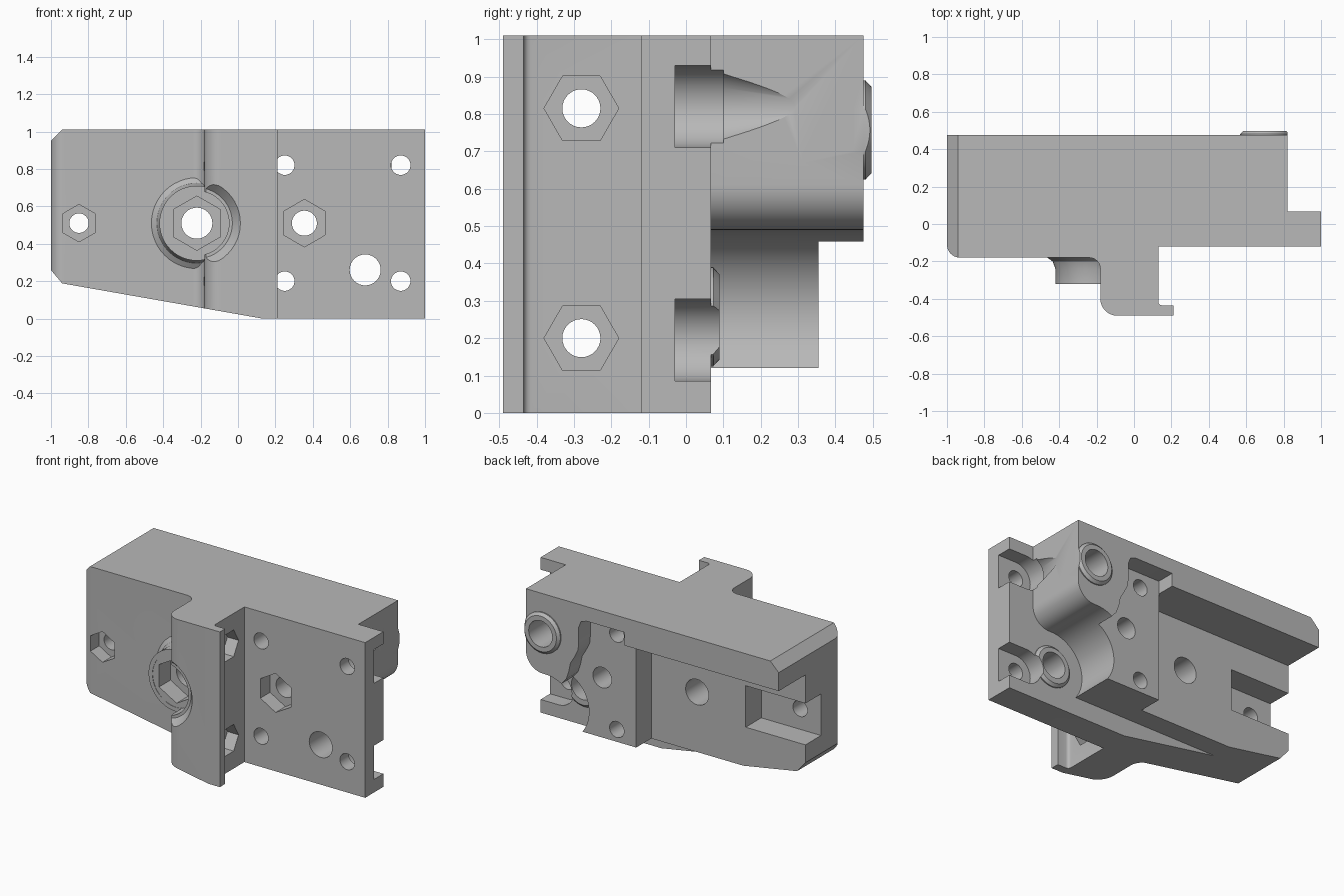
import bpy, bmesh, math
from mathutils import Vector

if "Cube" in bpy.data.objects:
    bpy.data.objects.remove(bpy.data.objects["Cube"])

grey = bpy.data.materials.new("plain grey")
grey.diffuse_color = (0.48, 0.48, 0.48, 1)
grey.use_nodes = True
grey.node_tree.nodes["Principled BSDF"].inputs["Base Color"].default_value = grey.diffuse_color


def arc(cx, cy, r, a0, a1, n=10):
    return [(cx + r * math.cos(math.radians(a0 + (a1 - a0) * i / n)),
             cy + r * math.sin(math.radians(a0 + (a1 - a0) * i / n))) for i in range(n + 1)]


def place(p, axis, d):
    return {'x': (d, p[0], p[1]), 'y': (p[0], d, p[1]), 'z': (p[0], p[1], d)}[axis]


def loft(name, p0, p1, axis, a, b):
    """Solid between two matching outlines at depths a and b along an axis."""
    bm = bmesh.new()
    v0 = [bm.verts.new(place(p, axis, a)) for p in p0]
    v1 = [bm.verts.new(place(p, axis, b)) for p in p1]
    bm.faces.new(v0)
    bm.faces.new(v1[::-1])
    n = len(v0)
    for i in range(n):
        j = (i + 1) % n
        bm.faces.new((v0[j], v0[i], v1[i], v1[j]))
    bmesh.ops.recalc_face_normals(bm, faces=bm.faces)
    me = bpy.data.meshes.new(name)
    bm.to_mesh(me)
    bm.free()
    me.materials.append(grey)
    ob = bpy.data.objects.new(name, me)
    bpy.context.collection.objects.link(ob)
    return ob


def prism(name, pts, axis, a, b):
    return loft(name, pts, pts, axis, a, b)


def rod(c, r0, a, b, axis='y', n=48, r1=None, turn=0):
    ring = lambda r: arc(c[0], c[1], r, turn, turn + 360, n)[:-1]
    return loft("rod", ring(r0), ring(r0 if r1 is None else r1), axis, a, b)


def box(x0, x1, y0, y1, z0, z1):
    return prism("box", [(x0, z0), (x1, z0), (x1, z1), (x0, z1)], 'y', y0, y1)


def combine(body, tool, op):
    m = body.modifiers.new("combine", 'BOOLEAN')
    m.operation, m.solver, m.object = op, 'EXACT', tool
    bpy.context.view_layer.update()
    dg = bpy.context.evaluated_depsgraph_get()
    me = bpy.data.meshes.new_from_object(body.evaluated_get(dg))
    body.modifiers.clear()
    body.data = me
    bpy.data.objects.remove(tool)


# Front plate with the standing rib and its lip, drawn from the top
plan = ([(-1, 0.067)] + arc(-0.93, -0.11, 0.07, 180, 270)
        + arc(-0.24, -0.24, 0.06, 90, 0) + arc(-0.09, -0.40, 0.09, 180, 270)
        + [(0.212, -0.49), (0.212, -0.435)] + arc(0.15, -0.415, 0.02, 270, 180, 4)
        + [(0.13, -0.12), (1, -0.12), (1, 0.067)])
body = prism("bracket_body", plan, 'z', -0.1, 1.1)

# Rear layers: low wall, screw block, and top rail with curved end
combine(body, box(-1, 0.2, 0, 0.2, 0.12, 0.95), 'UNION')
block = ([(0.11, 0.12)] + arc(0.68, 0.26, 0.23, 217.5, 120, 20)
         + [(0.7, 0.6), (0.7, 0.97), (0.11, 0.97)])
combine(body, prism("block", block, 'y', 0.01, 0.355), 'UNION')
rail = ([(-1, 0.83), (0.11, 0.83), (0.11, 0.915), (0.385, 0.915), (0.425, 0.9), (0.44, 0.86),
         (0.44, 0.76), (0.445, 0.71), (0.47, 0.66), (0.5, 0.61), (0.51, 0.56), (0.53, 0.5)]
        + arc(0.68, 0.26, 0.23, 120, 90, 7) + arc(0.70, 0.61, 0.12, 270, 360, 14)
        + [(0.82, 1.1), (-1, 1.1)])
combine(body, prism("rail", rail, 'y', 0.02, 0.475), 'UNION')

# Trim everything to the front outline
outline = [(-1.06, 0.33), (-0.94, 0.188), (0.13, 0), (1.1, 0), (1.1, 1.01), (-0.94, 1.01),
           (-1.06, 0.89)]
combine(body, prism("outline", outline, 'y', -0.7, 0.7), 'INTERSECT')

# Nut boss on the front, with flared foot and clearance into the rib
boss = (-0.22, 0.51)
combine(body, rod(boss, 0.2, -0.32, -0.1), 'UNION')
for r0, r1, y0, y1 in ((0.25, 0.215, -0.175, -0.2), (0.215, 0.2, -0.2, -0.24)):
    combine(body, rod(boss, r0, y0, y1, r1=r1), 'UNION')
combine(body, rod(boss, 0.172, -0.7, -0.318), 'DIFFERENCE')
combine(body, rod(boss, 0.19, -0.44, -0.51, r1=0.25), 'DIFFERENCE')

# Raised bearing rings on the back
for c, y in (((0.70, 0.757), 0.475), ((0.68, 0.257), 0.067)):
    combine(body, rod(c, 0.133, y - 0.03, y + 0.006), 'UNION')
    combine(body, rod(c, 0.133, y + 0.005, y + 0.022, r1=0.115), 'UNION')
combine(body, box(0.82, 1.1, 0.2, 0.6, 0.5, 1.1), 'DIFFERENCE')
combine(body, rod((0.70, 0.757), 0.085, 0.2, 0.6), 'DIFFERENCE')

# Screw-head slots at the right end
for z in (0.82, 0.195):
    combine(body, rod((0.87, z), 0.11, -0.03, 0.1), 'DIFFERENCE')
    combine(body, box(0.87, 1.1, -0.03, 0.1, z - 0.11, z + 0.11), 'DIFFERENCE')
combine(body, rod((0.87, 0.82), 0.11, 0.065, 0.465, r1=0.004), 'DIFFERENCE')

# Open pocket in the back at the left end
combine(body, box(-1.2, -0.57, 0.04, 0.3, 0.375, 0.645), 'DIFFERENCE')

# Round holes running front to back
for x, z, r, y0, y1 in ((0.25, 0.82, 0.052, -0.2, 0.6), (0.25, 0.2, 0.052, -0.2, 0.6),
                        (0.87, 0.82, 0.052, -0.2, 0.05), (0.87, 0.2, 0.052, -0.2, 0.05),
                        (0.68, 0.26, 0.083, -0.2, 0.2), (0.355, 0.51, 0.067, -0.2, 0.6),
                        (-0.22, 0.51, 0.083, -0.6, 0.6), (-0.85, 0.51, 0.052, -0.6, 0.6)):
    combine(body, rod((x, z), r, y0, y1, n=32), 'DIFFERENCE')

# Hexagonal nut traps on the front
for x, r, y0, y1 in ((-0.85, 0.1, -0.3, -0.09), (-0.22, 0.145, -0.5, -0.2),
                     (0.355, 0.127, -0.3, -0.02)):
    combine(body, rod((x, 0.51), r, y0, y1, n=6, turn=30), 'DIFFERENCE')

# Cross holes and nut traps through the rib
for z in (0.2, 0.815):
    combine(body, rod((-0.28, z), 0.051, -0.4, 0.3, axis='x', n=32), 'DIFFERENCE')
    combine(body, rod((-0.28, z), 0.1, 0.05, 0.3, axis='x', n=6), 'DIFFERENCE')

bpy.context.view_layer.objects.active = body
body.select_set(True)
bpy.ops.object.shade_smooth_by_angle(angle=math.radians(28))
